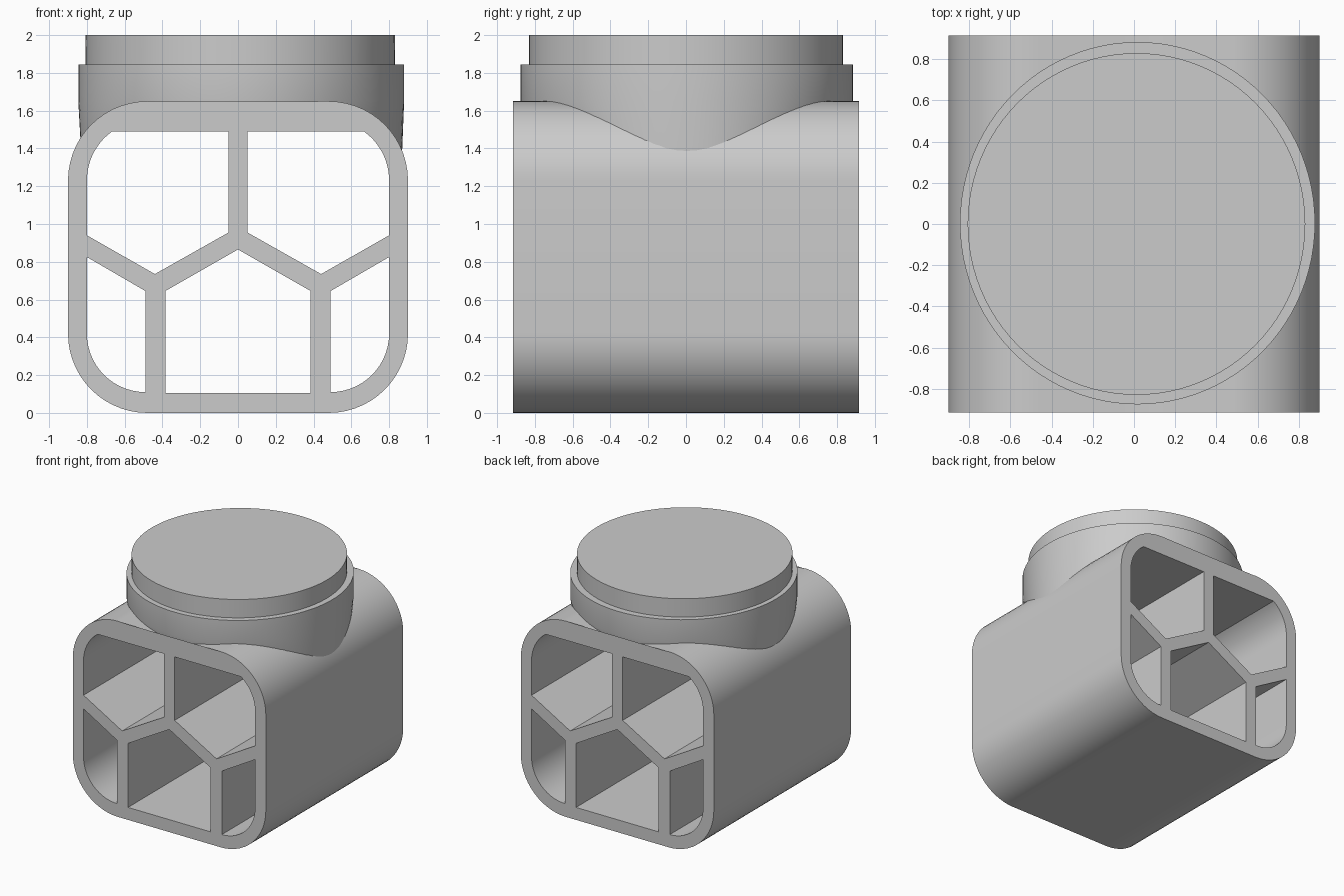
import bpy, bmesh
from math import sin, cos, pi, sqrt, radians
from mathutils import Matrix

cube = bpy.data.objects.get("Cube")
if cube:
    bpy.data.objects.remove(cube, do_unlink=True)

grey = bpy.data.materials.new("plain_grey")
grey.use_nodes = True
grey.diffuse_color = (0.6, 0.6, 0.6, 1)
bsdf = grey.node_tree.nodes["Principled BSDF"]
bsdf.inputs["Base Color"].default_value = grey.diffuse_color
bsdf.inputs["Roughness"].default_value = 0.6

DEPTH = 0.915            # half length of the body
CX, LOW, HIGH = 0.48, 0.42, 1.23   # centres of the rounded corners
TOP = 1.65


def arc(cx, cz, r, start, end, steps=14):
    angles = [radians(start + (end - start) * i / steps) for i in range(steps + 1)]
    return [(cx + r * cos(a), cz + r * sin(a)) for a in angles]


def mirrored(points):
    return [(-x, z) for x, z in reversed(points)]


def smooth(obj):
    bpy.ops.object.select_all(action='DESELECT')
    obj.select_set(True)
    bpy.context.view_layer.objects.active = obj
    bpy.ops.object.shade_smooth_by_angle(angle=radians(30))


# Body: rounded square outline with five open cells, extruded front to back
right_side = (arc(CX, LOW, LOW, -90, 0) + arc(CX, HIGH, LOW, 0, 90)
              + [(0.08, TOP)])
outline = right_side + mirrored(right_side)

upper_cell = ([(0.05, 1.49), (0.05, 0.955), (0.44, 0.735), (0.8, 0.94)]
              + arc(CX, HIGH, 0.32, 0, 54))
lower_cell = ([(0.8, 0.825), (0.49, 0.645), (0.49, 0.11)]
              + arc(CX + 0.01, LOW, 0.31, -90, 0))
half_middle = [(0.385, 0.105), (0.385, 0.645), (0, 0.865)]
middle_cell = half_middle + mirrored(half_middle)[1:]

curve = bpy.data.curves.new("body", 'CURVE')
curve.dimensions = '2D'
curve.fill_mode = 'BOTH'
curve.extrude = DEPTH
for loop in (outline, upper_cell, mirrored(upper_cell),
             lower_cell, mirrored(lower_cell), middle_cell):
    spline = curve.splines.new('POLY')
    spline.points.add(len(loop) - 1)
    for point, (x, z) in zip(spline.points, loop):
        point.co = (x, z, 0, 1)
    spline.use_cyclic_u = True
curve.materials.append(grey)
body = bpy.data.objects.new("body", curve)
bpy.context.collection.objects.link(body)
bpy.ops.object.select_all(action='DESELECT')
body.select_set(True)
bpy.context.view_layer.objects.active = body
bpy.ops.object.convert(target='MESH')
body = bpy.context.view_layer.objects.active
body.data.transform(Matrix.Rotation(pi / 2, 4, 'X'))

# Weld the caps and dip the middle of the top edge under the collar
bm = bmesh.new()
bm.from_mesh(body.data)
bmesh.ops.remove_doubles(bm, verts=bm.verts, dist=0.0005)
for v in bm.verts:
    if abs(v.co.x) < 0.12 and v.co.z > 1.6:
        v.co.z = 1.6
bmesh.ops.recalc_face_normals(bm, faces=bm.faces)
bm.to_mesh(body.data)
bm.free()
smooth(body)


def round_part(name, centre, rings, cap=True, sides=96):
    """Oval rings (x radius, y radius, height or height rule) skinned together."""
    bm = bmesh.new()
    loops = []
    for rx, ry, height in rings:
        loop = []
        for i in range(sides):
            a = 2 * pi * i / sides
            x, y = centre[0] + rx * cos(a), centre[1] + ry * sin(a)
            z = height(x) if callable(height) else height
            loop.append(bm.verts.new((x, y, z)))
        loops.append(loop)
    for lower, upper in zip(loops, loops[1:]):
        for i in range(sides):
            j = (i + 1) % sides
            bm.faces.new((lower[i], lower[j], upper[j], upper[i]))
    if cap:
        bm.faces.new(loops[-1])
    mesh = bpy.data.meshes.new(name)
    bm.to_mesh(mesh)
    bm.free()
    mesh.materials.append(grey)
    obj = bpy.data.objects.new(name, mesh)
    bpy.context.collection.objects.link(obj)
    smooth(obj)


def inside_wall(x):
    """Height of the middle of the body's wall, where the collar ends."""
    off = max(0, abs(x) - CX)
    return HIGH + sqrt(max(0, 0.37 ** 2 - off ** 2)) - 0.02


# Collar runs down into the rounded shoulders of the body
round_part("collar", (0.017, 0.004), [
    (0.845, 0.865, inside_wall), (0.8625, 0.88, TOP), (0.8625, 0.88, 1.845)])

# Raised lid
round_part("lid", (0.012, 0.0), [(0.818, 0.83, 1.8), (0.82, 0.83, 2.0)])
